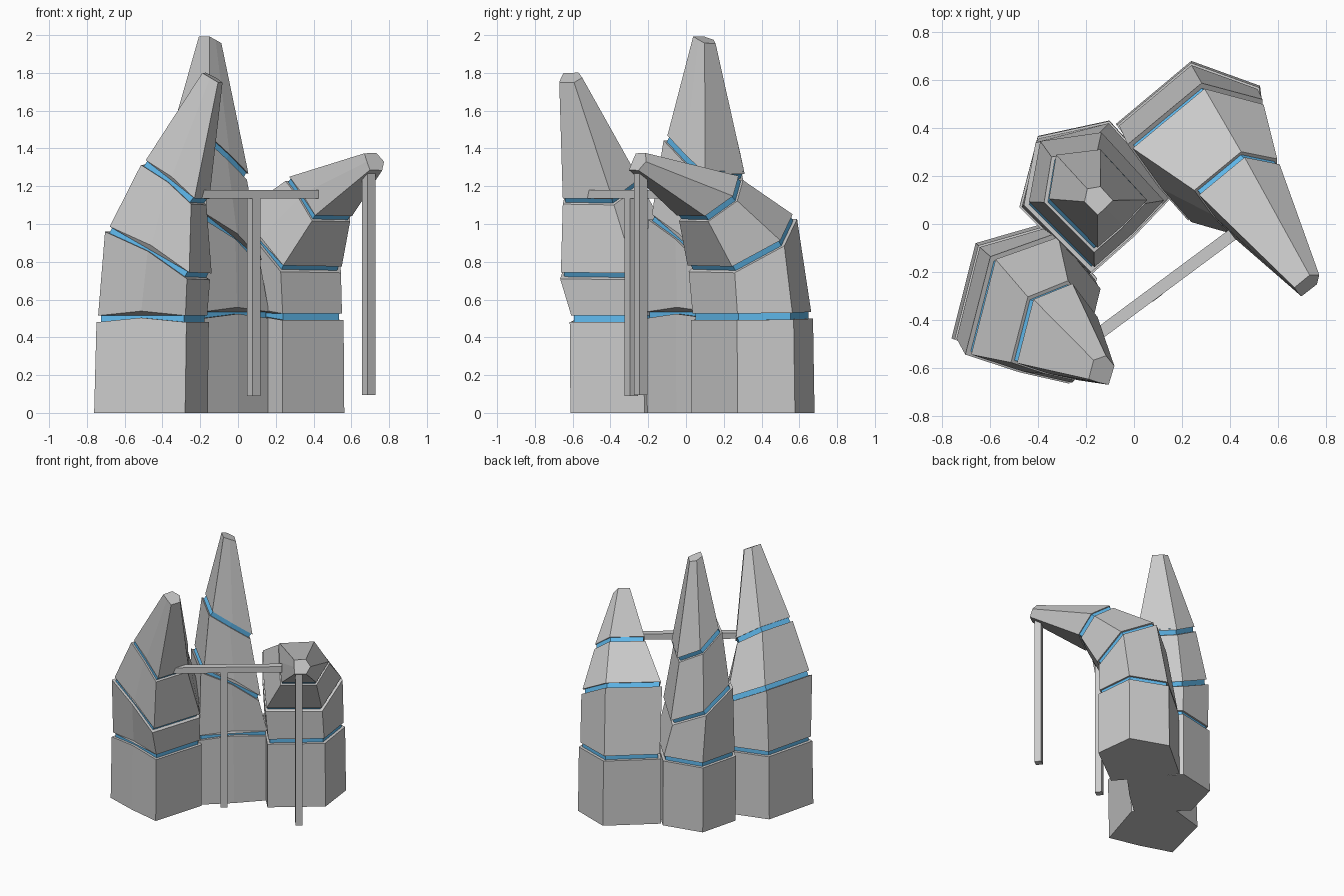
import bpy, bmesh
from math import radians, atan2, hypot
from mathutils import Vector, Matrix

if "Cube" in bpy.data.objects:
    bpy.data.objects.remove(bpy.data.objects["Cube"])

blue = bpy.data.materials.new("blue_band")
blue.diffuse_color = (0.12, 0.5, 0.87, 1)
blue.use_nodes = True
blue.node_tree.nodes["Principled BSDF"].inputs["Base Color"].default_value = blue.diffuse_color

# Shared five-sided cross-section; the long side has a middle point
SECTION = [(-.25, -.23), (0, -.24), (.25, -.23), (.26, .18), (0, .34), (-.26, .18)]


def loft(name, rings, material=None):
    """Closed solid through a list of point rings."""
    bm = bmesh.new()
    loops = [[bm.verts.new(p) for p in ring] for ring in rings]
    n = len(loops[0])
    for a, b in zip(loops, loops[1:]):
        for i in range(n):
            j = (i + 1) % n
            bm.faces.new((a[i], a[j], b[j], b[i]))
    bm.faces.new(loops[0][::-1])
    bm.faces.new(loops[-1])
    bmesh.ops.recalc_face_normals(bm, faces=bm.faces[:])
    mesh = bpy.data.meshes.new(name)
    bm.to_mesh(mesh)
    bm.free()
    if material:
        mesh.materials.append(material)
    obj = bpy.data.objects.new(name, mesh)
    bpy.context.collection.objects.link(obj)


def section(turn, level, grow=1, drop=0):
    """Cross-section at a level (x, y, z, scale, tilt), moved down its normal."""
    x, y, z, s, tilt = level
    rot = Matrix.Rotation(radians(turn), 3, 'Z') @ Matrix.Rotation(radians(tilt), 3, 'Y')
    pts = []
    for i, (u, v) in enumerate(SECTION):
        lift = .025 * s if i == 1 and 0 < z < 1.3 else 0
        pts.append(Vector((x, y, z)) + rot @ Vector((u * s * grow, v * s * grow, lift - drop)))
    return pts


def tower(name, turn, levels):
    """Stacked segments separated by recessed blue bands."""
    last = len(levels) - 2
    for i in range(last + 1):
        low, high = levels[i], levels[i + 1]
        if i == last:
            top = section(turn, high)
        else:
            top = section(turn, high, 1.03, .035)
            loft(f"{name}_band_{i + 1}",
                 [section(turn, high, .95, .045), section(turn, high, .95, -.01)], blue)
        loft(f"{name}_segment_{i + 1}", [section(turn, low), top])


# Three curved towers
tower("left_tower", -15.6, [
    (-.459, -.323, 0, 1, 0), (-.45, -.33, .515, .96, 0), (-.407, -.382, .865, 1, 29),
    (-.318, -.468, 1.237, .67, 37), (-.135, -.615, 1.775, .2, 30)])
tower("tall_tower", 43.8, [
    (-.166, .122, 0, 1, 0), (-.166, .12, .535, .97, 0), (-.17, .115, .93, .94, 31),
    (-.16, .117, 1.368, .7, 35), (-.15, .1, 1.975, .19, 22)])
tower("bent_tower", -51.5, [
    (.26, .365, 0, 1, 0), (.26, .36, .53, .96, 1), (.288, .298, .913, .95, 34),
    (.448, .122, 1.148, .6, 43), (.72, -.255, 1.33, .2, 62)])


# Struts: horizontal beam and two hanging posts
def box(name, centre, size, angle):
    rot = Matrix.Rotation(angle, 3, 'Z')
    rings = [[Vector(centre) + rot @ Vector((u * size[0] / 2, v * size[1] / 2, w * size[2] / 2))
              for u, v in ((-1, -1), (1, -1), (1, 1), (-1, 1))] for w in (-1, 1)]
    loft(name, rings)


a, b = Vector((-.21, -.505, 0)), Vector((.41, -.045, 0))
d = b - a
ang = atan2(d.y, d.x)
mid = (a + b) / 2
box("cross_beam", (mid.x, mid.y, 1.158), (hypot(d.x, d.y), .05, .045), ang)
box("middle_post", (.083, -.29, .613), (.05, .05, 1.046), ang)
box("tip_post", (.692, -.24, .688), (.05, .05, 1.185), ang)
